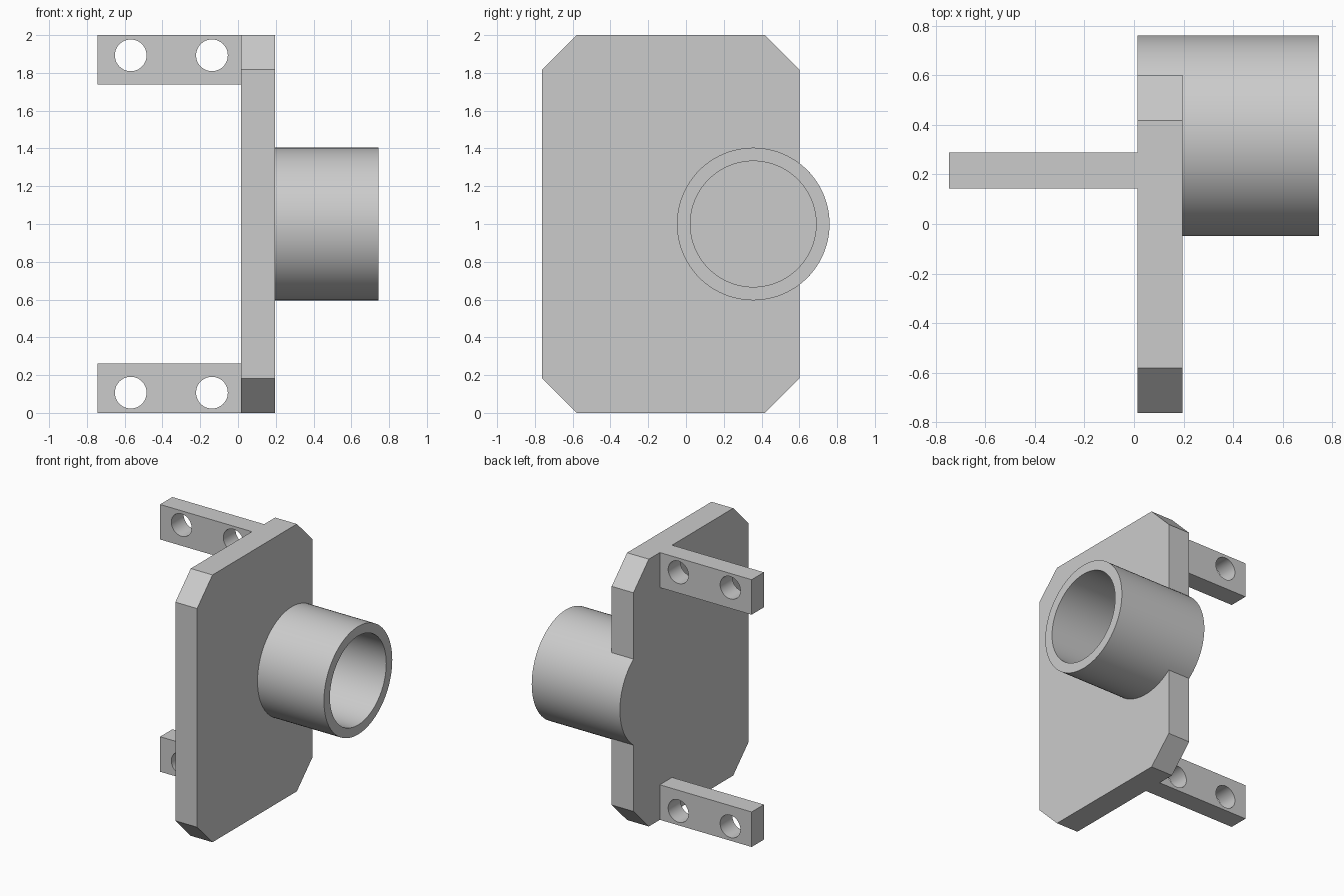
import bpy, bmesh, math
from mathutils import Matrix, Vector

cube = bpy.data.objects.get("Cube")
if cube:
    bpy.data.objects.remove(cube, do_unlink=True)

grey = bpy.data.materials.new("plain grey")
grey.use_nodes = True
grey.diffuse_color = (0.6, 0.6, 0.6, 1)
grey.node_tree.nodes["Principled BSDF"].inputs["Base Color"].default_value = (0.6, 0.6, 0.6, 1)

# Shared dimensions
BACK, FACE, END = 0.015, 0.195, 0.745      # plate back, plate face, tube end (x)
LEFT, RIGHT, HEIGHT, CHAMFER = -0.762, 0.6, 2.0, 0.182
TUBE_Y, TUBE_Z, OUTER, INNER = 0.356, 1.0, 0.404, 0.333
SEGMENTS = 96


def finish(name, bm):
    bmesh.ops.recalc_face_normals(bm, faces=bm.faces)
    mesh = bpy.data.meshes.new(name)
    bm.to_mesh(mesh)
    bm.free()
    mesh.materials.append(grey)
    obj = bpy.data.objects.new(name, mesh)
    bpy.context.collection.objects.link(obj)
    return obj


def smooth(obj):
    bpy.ops.object.select_all(action="DESELECT")
    obj.select_set(True)
    bpy.context.view_layer.objects.active = obj
    bpy.ops.object.shade_smooth_by_angle(angle=math.radians(30))


def ring(bm, x, radius):
    angles = [2 * math.pi * i / SEGMENTS for i in range(SEGMENTS)]
    return [bm.verts.new((x, TUBE_Y + radius * math.cos(a), TUBE_Z + radius * math.sin(a)))
            for a in angles]


# Chamfered plate whose edge bulges out around the tube
half = math.acos((RIGHT - TUBE_Y) / OUTER)
steps = 28
arc = [(TUBE_Y + OUTER * math.cos(a), TUBE_Z + OUTER * math.sin(a))
       for a in (half * (2 * i / steps - 1) for i in range(steps + 1))]
outline = [(LEFT + CHAMFER, 0), (RIGHT - CHAMFER, 0), (RIGHT, CHAMFER), *arc,
           (RIGHT, HEIGHT - CHAMFER), (RIGHT - CHAMFER, HEIGHT),
           (LEFT + CHAMFER, HEIGHT), (LEFT, HEIGHT - CHAMFER), (LEFT, CHAMFER)]
bm = bmesh.new()
base = bm.faces.new([bm.verts.new((BACK, y, z)) for y, z in outline])
grown = bmesh.ops.extrude_face_region(bm, geom=[base], use_keep_orig=True)
bmesh.ops.translate(bm, vec=(FACE - BACK, 0, 0),
                    verts=[v for v in grown["geom"] if isinstance(v, bmesh.types.BMVert)])
smooth(finish("plate", bm))

# Open tube standing on the plate
bm = bmesh.new()
rings = [ring(bm, FACE, OUTER), ring(bm, END, OUTER), ring(bm, END, INNER), ring(bm, FACE, INNER)]
for k in range(4):
    a, b = rings[k], rings[(k + 1) % 4]
    for i in range(SEGMENTS):
        j = (i + 1) % SEGMENTS
        bm.faces.new((a[i], a[j], b[j], b[i]))
smooth(finish("tube", bm))


# Mounting arms with two through holes each
def arm(name, low, high, hole_z):
    start, near, far = -END, 0.143, 0.288
    bm = bmesh.new()
    size = Vector((BACK - start, far - near, high - low))
    centre = Vector(((BACK + start) / 2, (near + far) / 2, (low + high) / 2))
    bmesh.ops.create_cube(bm, size=1, matrix=Matrix.Translation(centre) @ Matrix.Diagonal((*size, 1)))
    body = finish(name, bm)

    bm = bmesh.new()
    for x in (-0.568, -0.138):
        bmesh.ops.create_cone(bm, cap_ends=True, segments=48, radius1=0.084, radius2=0.084, depth=0.4,
                              matrix=Matrix.Translation((x, centre.y, hole_z))
                              @ Matrix.Rotation(math.pi / 2, 4, "X"))
    cutter = finish(name + "_cutter", bm)
    cutter.hide_render = True

    cut = body.modifiers.new("holes", "BOOLEAN")
    cut.operation, cut.solver, cut.object = "DIFFERENCE", "EXACT", cutter
    bpy.context.view_layer.objects.active = body
    bpy.ops.object.modifier_apply(modifier=cut.name)
    bpy.data.objects.remove(cutter, do_unlink=True)
    smooth(body)


arm("lower_arm", 0, 0.262, 0.107)
arm("upper_arm", HEIGHT - 0.262, HEIGHT, HEIGHT - 0.107)
